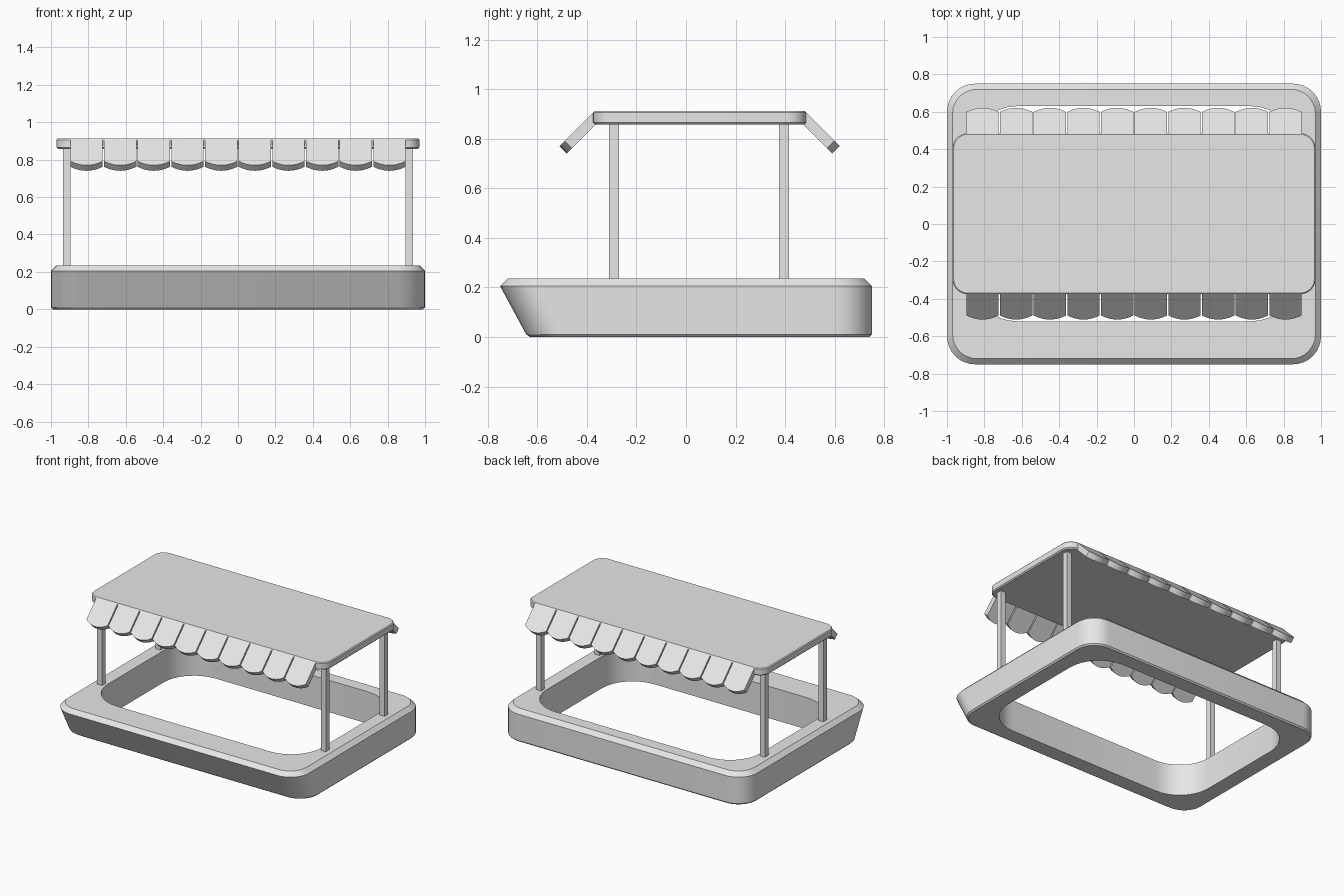
import bpy, bmesh, math

cube = bpy.data.objects.get("Cube")
if cube:
    bpy.data.objects.remove(cube, do_unlink=True)

GREY = (0.8, 0.8, 0.8, 1)
mat = bpy.data.materials.new("plain_grey")
mat.use_nodes = True
mat.diffuse_color = GREY
mat.node_tree.nodes["Principled BSDF"].inputs["Base Color"].default_value = GREY


def finish(name, bm, smooth=True):
    bmesh.ops.recalc_face_normals(bm, faces=bm.faces)
    mesh = bpy.data.meshes.new(name)
    bm.to_mesh(mesh)
    bm.free()
    mesh.materials.append(mat)
    obj = bpy.data.objects.new(name, mesh)
    bpy.context.collection.objects.link(obj)
    if smooth:
        bpy.ops.object.select_all(action="DESELECT")
        obj.select_set(True)
        bpy.context.view_layer.objects.active = obj
        bpy.ops.object.shade_smooth_by_angle(angle=math.radians(25))
    return obj


def rounded_loop(bm, half_x, front, back, radius, z, steps=8):
    """Rounded rectangle of vertices, counter-clockwise from above."""
    corners = [(half_x, back), (-half_x, back), (-half_x, front), (half_x, front)]
    verts = []
    for quarter, (x, y) in enumerate(corners):
        cx = x - math.copysign(radius, x)
        cy = y - radius if y == back else y + radius
        for i in range(steps + 1):
            a = math.pi / 2 * (quarter + i / steps)
            verts.append(bm.verts.new((cx + radius * math.cos(a), cy + radius * math.sin(a), z)))
    return verts


def bridge(bm, a, b):
    n = len(a)
    for i in range(n):
        j = (i + 1) % n
        bm.faces.new((a[i], a[j], b[j], b[i]))


# Counter: hollow ring with a raked front and a bevelled top edge
bm = bmesh.new()
rings = [rounded_loop(bm, *p) for p in (
    (0.99, -0.63, 0.74, 0.14, 0),
    (1.0, -0.645, 0.75, 0.15, 0.01),
    (1.0, -0.75, 0.75, 0.15, 0.205),
    (0.97, -0.72, 0.72, 0.13, 0.235),
    (0.875, -0.52, 0.63, 0.25, 0.235),
    (0.875, -0.52, 0.63, 0.25, 0))]
for i, ring in enumerate(rings):
    bridge(bm, ring, rings[(i + 1) % len(rings)])
finish("counter_ring", bm)

# Roof: flat rounded slab
bm = bmesh.new()
rings = [rounded_loop(bm, *p) for p in (
    (0.962, -0.367, 0.477, 0.072, 0.857),
    (0.97, -0.375, 0.485, 0.08, 0.865),
    (0.97, -0.375, 0.485, 0.08, 0.906),
    (0.964, -0.369, 0.479, 0.074, 0.912))]
for a, b in zip(rings, rings[1:]):
    bridge(bm, a, b)
bm.faces.new(rings[0])
bm.faces.new(rings[-1])
finish("roof", bm)

# Posts: four square uprights
for side, x in (("right", -0.915), ("left", 0.915)):
    for place, y in (("front", -0.29), ("back", 0.395)):
        bm = bmesh.new()
        bmesh.ops.create_cube(bm, size=1)
        bmesh.ops.scale(bm, vec=(0.04, 0.04, 0.64), verts=bm.verts)
        bmesh.ops.translate(bm, vec=(x, y, 0.545), verts=bm.verts)
        finish(f"post_{place}_{side}", bm, smooth=False)

# Awnings: a row of sloping flaps with scalloped lower ends
FLAPS, PITCH, GAP, THICK, LENGTH, SAG = 10, 0.1795, 0.008, 0.042, 0.195, 0.03
SLOPE = math.sqrt(0.5)
PITCH = 1.795 / 11 


def awning(name, edge_y, out):
    bm = bmesh.new()
    half = PITCH / 2 - GAP / 2
    for k in range(FLAPS):
        cx = (k - (FLAPS - 1) / 2) * 1.8 / FLAPS
        half = 0.9 / FLAPS - GAP / 2
        outline = [(cx - half, 0), (cx + half, 0)]
        for i in range(9):
            t = 1 - i / 4
            outline.append((cx + half * t, LENGTH - SAG * t * t))
        layers = []
        for depth in (0, THICK):
            layers.append([bm.verts.new((
                x,
                edge_y + out * (d - depth) * SLOPE,
                0.908 - (d + depth) * SLOPE)) for x, d in outline])
        bridge(bm, *layers)
        for layer in layers:
            bm.faces.new(layer)
    finish(name, bm)


awning("front_awning", -0.373, -1)
awning("back_awning", 0.483, 1)
